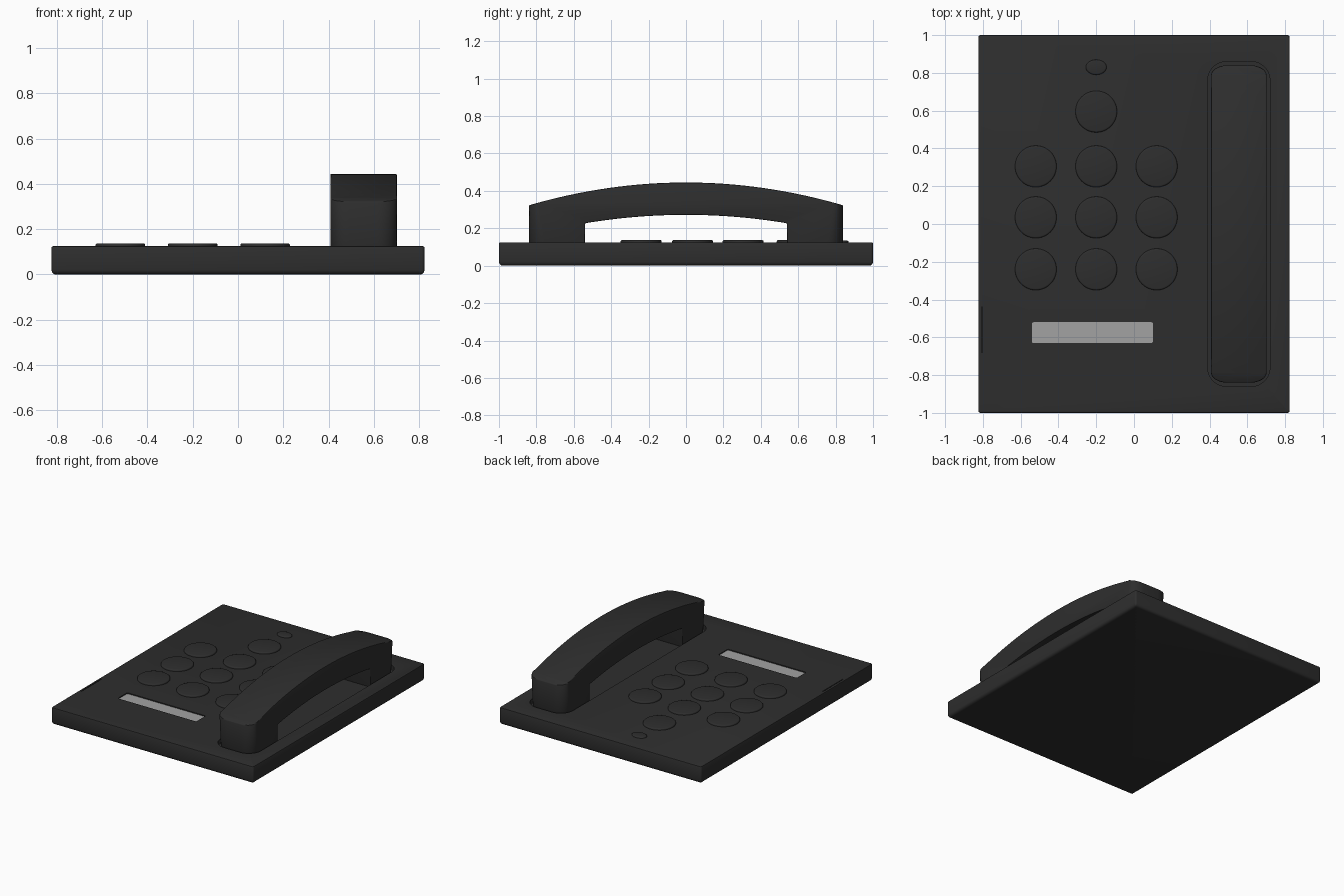
import bpy, bmesh, math

if "Cube" in bpy.data.objects:
    bpy.data.objects.remove(bpy.data.objects["Cube"])


def material(name, c):
    m = bpy.data.materials.new(name)
    m.diffuse_color = (*c, 1)
    m.use_nodes = True
    m.node_tree.nodes["Principled BSDF"].inputs["Base Color"].default_value = m.diffuse_color
    return m


BLACK = material("charcoal plastic", (0.027, 0.027, 0.027))
GREY = material("grey label", (0.36, 0.36, 0.36))
TOP = 0.125          # height of the base top
FLOOR = 0.09         # floor of the handset recess


def prism(name, pts, mat, axis='z', lo=0.0, hi=1.0):
    """Extrude a closed outline along z (xy points) or x (yz points)."""
    bm = bmesh.new()
    conv = (lambda p, h: (p[0], p[1], h)) if axis == 'z' else (lambda p, h: (h, p[0], p[1]))
    a = [bm.verts.new(conv(p, lo)) for p in pts]
    b = [bm.verts.new(conv(p, hi)) for p in pts]
    bm.faces.new(a[::-1])
    bm.faces.new(b)
    for i in range(len(pts)):
        j = (i + 1) % len(pts)
        bm.faces.new((a[i], a[j], b[j], b[i]))
    bmesh.ops.recalc_face_normals(bm, faces=bm.faces)
    me = bpy.data.meshes.new(name)
    bm.to_mesh(me)
    bm.free()
    ob = bpy.data.objects.new(name, me)
    bpy.context.collection.objects.link(ob)
    me.materials.append(mat)
    return ob


def rounded(x0, x1, y0, y1, r, n=8):
    pts = []
    for cx, cy, s in ((x1 - r, y1 - r, 0), (x0 + r, y1 - r, 1), (x0 + r, y0 + r, 2), (x1 - r, y0 + r, 3)):
        for k in range(n + 1):
            t = (s + k / n) * math.pi / 2
            pts.append((cx + r * math.cos(t), cy + r * math.sin(t)))
    return pts


def ellipse(cx, cy, rx, ry, n=48):
    return [(cx + rx * math.cos(2 * math.pi * k / n), cy + ry * math.sin(2 * math.pi * k / n)) for k in range(n)]


def bevel_edges(ob, test, width, seg):
    bm = bmesh.new()
    bm.from_mesh(ob.data)
    edges = [e for e in bm.edges if test(*[v.co for v in e.verts])]
    bmesh.ops.bevel(bm, geom=edges, offset=width, segments=seg, profile=0.5, affect='EDGES')
    bm.to_mesh(ob.data)
    bm.free()


def activate(ob):
    bpy.ops.object.select_all(action='DESELECT')
    ob.select_set(True)
    bpy.context.view_layer.objects.active = ob


def smooth(ob):
    activate(ob)
    bpy.ops.object.shade_smooth_by_angle(angle=math.radians(35))


def cut(ob, cutter):
    m = ob.modifiers.new("cut", 'BOOLEAN')
    m.operation, m.solver, m.object = 'DIFFERENCE', 'EXACT', cutter
    activate(ob)
    bpy.ops.object.modifier_apply(modifier=m.name)
    bpy.data.objects.remove(cutter)


# Base slab: soft bottom edge, crisper top edge
base = prism("base", rounded(-0.824, 0.824, -1, 1, 0.012, 4), BLACK, 'z', 0, TOP)
bevel_edges(base, lambda a, b: a.z < 0.001 and b.z < 0.001, 0.02, 3)
bevel_edges(base, lambda a, b: a.z > TOP - 0.001 and b.z > TOP - 0.001, 0.007, 2)
# Handset recess, label recess and side slot
cut(base, prism("recess_cutter", rounded(0.39, 0.72, -0.86, 0.86, 0.1), BLACK, 'z', FLOOR, 0.3))
cut(base, prism("label_cutter", rounded(-0.54, 0.10, -0.63, -0.52, 0.008, 3), BLACK, 'z', TOP - 0.012, 0.3))
cut(base, prism("slot_cutter", rounded(-0.808, -0.802, -0.68, -0.44, 0.002, 2), BLACK, 'z', TOP - 0.012, 0.3))
smooth(base)

# Label plate
prism("label", rounded(-0.54, 0.10, -0.63, -0.52, 0.008, 3), GREY, 'z', TOP - 0.013, TOP - 0.007)

# Handset: arched side profile with two feet
N = 32
profile = [(-0.84 + 1.68 * k / N, 0.445 - 0.122 * abs(-1 + 2 * k / N) ** 2) for k in range(N + 1)]
profile += [(0.84, FLOOR), (0.54, FLOOR)]
profile += [(0.54 - 1.08 * k / N, 0.272 - 0.045 * (1 - 2 * k / N) ** 2) for k in range(N + 1)]
profile += [(-0.54, FLOOR), (-0.84, FLOOR)]
handset = prism("handset", profile, BLACK, 'x', 0.408, 0.702)
bevel_edges(handset, lambda a, b: abs(a.y) > 0.839 and abs(b.y) > 0.839 and abs(a.x - b.x) < 1e-4, 0.085, 8)
bev = handset.modifiers.new("soft edges", 'BEVEL')
bev.width, bev.segments, bev.angle_limit = 0.01, 2, math.radians(40)
activate(handset)
bpy.ops.object.modifier_apply(modifier=bev.name)
smooth(handset)


def button(name, x, y, rx, ry, top):
    ob = prism(name, ellipse(x, y, rx, ry), BLACK, 'z', TOP - 0.01, top)
    bevel_edges(ob, lambda a, b: a.z > top - 0.001 and b.z > top - 0.001, 0.008, 3)
    smooth(ob)


# Keypad: 3 x 3 grid, a single key and a small oval key
for y in (-0.24, 0.035, 0.305):
    for x in (-0.52, -0.20, 0.12):
        button("key", x, y, 0.11, 0.11, 0.137)
button("single_key", -0.20, 0.595, 0.11, 0.11, 0.137)
button("small_oval_key", -0.20, 0.83, 0.055, 0.04, 0.134)
